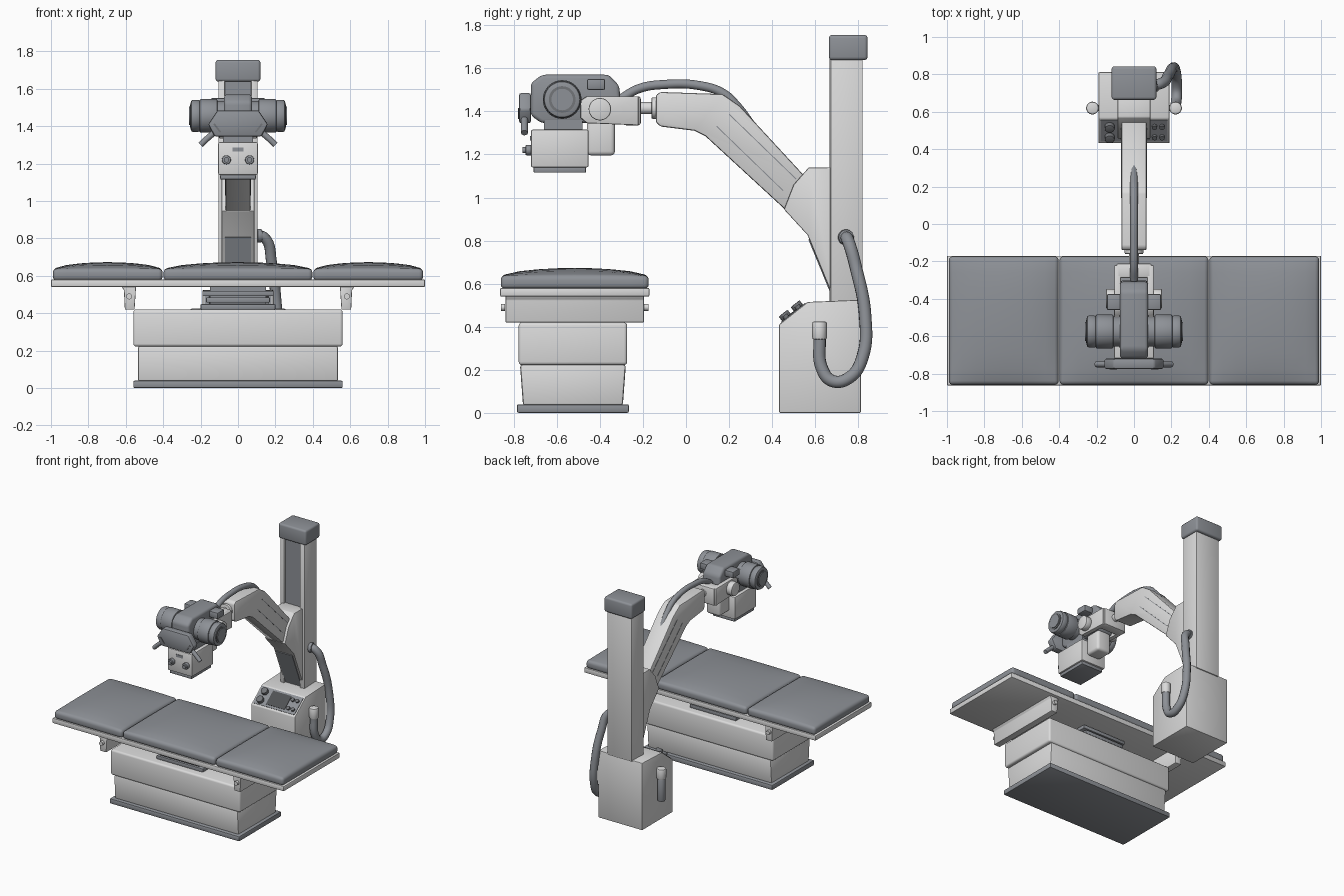
import bpy, bmesh, math
from mathutils import Vector


def material(name, rgb):
    m = bpy.data.materials.new(name)
    m.diffuse_color = (*rgb, 1)
    return m


LIGHT = material("light grey paint", (0.71, 0.71, 0.71))
GREY = material("slate grey", (0.27, 0.285, 0.31))
DARK = material("dark grey", (0.17, 0.177, 0.19))
BLACK = material("charcoal", (0.08, 0.085, 0.09))


def finish(name, bm, mat, bevel=0.0, seg=2, limit=30):
    bmesh.ops.recalc_face_normals(bm, faces=bm.faces)
    if bevel:
        edges = [e for e in bm.edges if e.is_manifold and e.calc_face_angle() > math.radians(limit)]
        bmesh.ops.bevel(bm, geom=edges, offset=bevel, segments=seg, profile=0.5,
                        affect='EDGES', clamp_overlap=True)
    me = bpy.data.meshes.new(name)
    bm.to_mesh(me)
    bm.free()
    me.materials.append(mat)
    me.polygons.foreach_set("use_smooth", [True] * len(me.polygons))
    me.set_sharp_from_angle(angle=math.radians(32))
    ob = bpy.data.objects.new(name, me)
    bpy.context.collection.objects.link(ob)
    return ob


def prism(name, pts, a, b, mat, axis="x", bevel=0.0, seg=2):
    """Extrude a 2D outline along an axis: x uses (y,z), y uses (x,z), z uses (x,y)."""
    i = "xyz".index(axis)
    bm = bmesh.new()
    vs = []
    for p in pts:
        c = list(p)
        c.insert(i, a)
        vs.append(bm.verts.new(c))
    f = bm.faces.new(vs)
    d = Vector((0, 0, 0))
    d[i] = b - a
    r = bmesh.ops.extrude_face_region(bm, geom=[f], use_keep_orig=True)
    bmesh.ops.translate(bm, vec=d, verts=[v for v in r["geom"] if isinstance(v, bmesh.types.BMVert)])
    return finish(name, bm, mat, bevel, seg)


def box(name, x0, x1, y0, y1, z0, z1, mat, bevel=0.0, seg=2):
    return prism(name, [(x0, y0), (x1, y0), (x1, y1), (x0, y1)], z0, z1, mat, "z", bevel, seg)


def cyl(name, p, q, r, mat, bevel=0.0, n=32):
    p, q = Vector(p), Vector(q)
    bm = bmesh.new()
    bmesh.ops.create_cone(bm, cap_ends=True, segments=n, radius1=r, radius2=r, depth=(q - p).length)
    bm.transform((q - p).to_track_quat('Z', 'Y').to_matrix().to_4x4())
    bmesh.ops.translate(bm, vec=(p + q) / 2, verts=bm.verts)
    return finish(name, bm, mat, bevel)


def hose(name, pts, r, mat):
    cu = bpy.data.curves.new(name, 'CURVE')
    cu.dimensions = '3D'
    cu.bevel_depth, cu.bevel_resolution, cu.resolution_u = r, 4, 8
    cu.use_fill_caps = True
    sp = cu.splines.new('BEZIER')
    sp.bezier_points.add(len(pts) - 1)
    for bp, p in zip(sp.bezier_points, pts):
        bp.co = p
        bp.handle_left_type = bp.handle_right_type = 'AUTO'
    cu.materials.append(mat)
    bpy.context.collection.objects.link(bpy.data.objects.new(name, cu))


def cushion(name, x0, x1, y0, y1):
    bm = bmesh.new()
    bmesh.ops.create_cube(bm, size=2)
    bmesh.ops.subdivide_edges(bm, edges=[e for e in bm.edges if abs(e.verts[0].co.z - e.verts[1].co.z) < 0.1],
                              cuts=7, use_grid_fill=True)
    for v in bm.verts:
        u, w, t = v.co
        z = 0.575 if t < 0 else 0.638 + 0.035 * (1 - u * u) ** 0.7 * (1 - w * w) ** 0.7
        v.co = ((x0 + x1) / 2 + u * (x1 - x0) / 2, (y0 + y1) / 2 + w * (y1 - y0) / 2, z)
    finish(name, bm, GREY, 0.022, 4, 45)


# --- Table: foot, pedestal, cover, lift plates, top and cushions ---
box("table_foot", -0.56, 0.56, -0.785, -0.265, 0, 0.04, GREY, 0.008)
lower = box("pedestal_lower", -0.535, 0.535, -0.77, -0.28, 0.035, 0.225, LIGHT, 0.012)
for v in lower.data.vertices:
    if v.co.z < 0.1:
        v.co.y = -0.525 + (v.co.y + 0.525) * 0.95
box("pedestal_cover", -0.56, 0.56, -0.777, -0.273, 0.222, 0.42, LIGHT, 0.015, 3)
for i, w in enumerate((0.2, 0.17, 0.19)):
    box(f"lift_plate_{i}", -w, w, -0.72, -0.33, 0.42 + i * 0.036, 0.448 + i * 0.036, GREY, 0.004)
box("lift_core", -0.15, 0.15, -0.69, -0.36, 0.42, 0.545, GREY)
box("table_top", -1, 1, -0.863, -0.17, 0.54, 0.58, LIGHT, 0.006)
for s in (-1, 1):
    prism("table_cross_beam", [(s * 0.553, 0.42), (s * 0.605, 0.42), (s * 0.61, 0.525),
                               (s * 0.625, 0.545), (s * 0.545, 0.545)],
          -0.838, -0.195, LIGHT, "y", 0.004)
    for y, d in ((-0.84, -0.02), (-0.195, 0.02)):
        cyl("beam_knob", (s * 0.582, y, 0.49), (s * 0.582, y + d, 0.49), 0.016, LIGHT)
cushion("cushion_left", -0.99, -0.403, -0.86, -0.173)
cushion("cushion_middle", -0.398, 0.398, -0.86, -0.173)
cushion("cushion_right", 0.403, 0.99, -0.86, -0.173)

# --- Column: base cabinet, channel post, cap ---
prism("cabinet", [(0.432, 0), (0.432, 0.41), (0.565, 0.515), (0.812, 0.525), (0.812, 0)],
      -0.19, 0.19, LIGHT, "x", 0.006)
prism("column_post", [(-0.105, 0.672), (-0.07, 0.665), (-0.07, 0.70), (0.07, 0.70), (0.07, 0.665),
                      (0.105, 0.672), (0.105, 0.82), (-0.105, 0.82)], 0.515, 1.645, LIGHT, "z", 0.004)
box("column_track", -0.069, 0.069, 0.684, 0.702, 0.52, 1.645, GREY)
box("column_cap", -0.12, 0.12, 0.664, 0.843, 1.638, 1.755, GREY, 0.015, 3)

# --- Control panel on the sloping cabinet front ---
P, T = Vector((0, 0.432, 0.41)), Vector((0, 0.133, 0.105))
N = Vector((0, -0.62, 0.785))


def on_panel(t, h):
    q = P + T * t + N * h
    return (q.y, q.z)


def panel_plate(name, x0, x1, t0, t1, h, mat):
    prism(name, [on_panel(t0, -0.003), on_panel(t1, -0.003), on_panel(t1, h), on_panel(t0, h)], x0, x1, mat)


panel_plate("control_plate", -0.178, 0.178, 0.08, 0.93, 0.004, GREY)
panel_plate("control_screen", -0.075, 0.085, 0.18, 0.85, 0.007, BLACK)
for t in (0.28, 0.7):
    cyl("panel_dial", (-0.13, *on_panel(t, 0)), (-0.13, *on_panel(t, 0.03)), 0.026, DARK, 0.004)
    for x in (0.11, 0.15):
        cyl("panel_button", (x, *on_panel(t, 0)), (x, *on_panel(t, 0.018)), 0.014, DARK, n=16)

# --- Side holders and the supply hose ---
for s in (-1, 1):
    cyl("holder_cap", (s * 0.222, 0.62, 0.34), (s * 0.222, 0.62, 0.425), 0.034, LIGHT, 0.01)
    box("holder_bracket", s * 0.2 - 0.02, s * 0.2 + 0.02, 0.605, 0.635, 0.36, 0.40, LIGHT)
cyl("hand_switch", (-0.222, 0.62, 0.17), (-0.222, 0.62, 0.345), 0.028, GREY, 0.006)
hose("supply_hose", [(0.09, 0.74, 0.815), (0.14, 0.75, 0.805), (0.18, 0.79, 0.67), (0.205, 0.832, 0.45),
                     (0.22, 0.82, 0.26), (0.228, 0.76, 0.165), (0.228, 0.68, 0.148),
                     (0.222, 0.63, 0.21), (0.222, 0.62, 0.35)], 0.029, GREY)
cyl("hose_socket", (0.10, 0.74, 0.815), (0.125, 0.745, 0.815), 0.036, GREY, 0.004)

# --- Carriage and cranked arm ---
prism("carriage", [(0.69, 1.14), (0.57, 1.14), (0.50, 1.06), (0.455, 0.945), (0.565, 0.825), (0.69, 0.52)],
      -0.088, 0.088, LIGHT, "x", 0.006)
prism("carriage_lower_panel", [(0.568, 0.805), (0.685, 0.52), (0.69, 0.522), (0.575, 0.808)], -0.07, 0.07, GREY)
prism("arm", [(-0.14, 1.475), (-0.12, 1.49), (0.17, 1.48), (0.25, 1.425), (0.55, 1.10), (0.47, 0.935),
              (0.09, 1.285), (0.04, 1.31), (-0.12, 1.33), (-0.14, 1.35)], -0.068, 0.068, LIGHT, "x", 0.009)
for s in (-1, 1):
    for o in (0.0, 0.06):
        prism("arm_groove", [(0.14 + o, 1.33 + o * .9), (0.45 + o, 1.03 + o * .9), (0.453 + o, 1.033 + o * .9),
                             (0.143 + o, 1.333 + o * .9)], s * 0.064, s * 0.0695, GREY)
cyl("arm_end_collar", (0, -0.16, 1.415), (0, -0.13, 1.415), 0.05, LIGHT, 0.005)
cyl("arm_pivot", (0, -0.23, 1.415), (0, -0.14, 1.415), 0.028, LIGHT)
hose("arm_hose", [(0, -0.30, 1.46), (0, -0.22, 1.505), (0, -0.10, 1.525), (0, 0.06, 1.52),
                  (0, 0.17, 1.485), (0, 0.24, 1.42), (0, 0.30, 1.34)], 0.021, GREY)

# --- Yoke carrying the head ---
box("yoke_back", -0.095, 0.095, -0.29, -0.21, 1.335, 1.47, LIGHT, 0.012)
for s in (-1, 1):
    prism("yoke_side", [(-0.49, 1.37), (-0.46, 1.345), (-0.22, 1.335), (-0.22, 1.47), (-0.46, 1.47), (-0.49, 1.45)],
          s * 0.07, s * 0.105, LIGHT, "x", 0.006)
    cyl("yoke_hub", (s * 0.10, -0.40, 1.41), (s * 0.15, -0.40, 1.41), 0.052, LIGHT, 0.006)
    box("head_lug", s * 0.105 - 0.04, s * 0.105 + 0.04, -0.46, -0.375, 1.50, 1.55, GREY, 0.008)

# --- Tube head ---
prism("head_body", [(-0.72, 1.38), (-0.72, 1.53), (-0.67, 1.57), (-0.36, 1.57), (-0.31, 1.52), (-0.30, 1.40),
                    (-0.34, 1.345), (-0.67, 1.345)], -0.075, 0.075, GREY, "x", 0.018, 3)
for s in (-1, 1):
    c = (-0.575, 1.455)
    cyl("tube_collar", (s * 0.06, *c), (s * 0.12, *c), 0.08, GREY)
    cyl("tube_housing", (s * 0.11, *c), (s * 0.205, *c), 0.09, GREY, 0.006, n=40)
    cyl("tube_end", (s * 0.20, *c), (s * 0.253, *c), 0.086, GREY, 0.014, n=40)
    cyl("tube_end_ring", (s * 0.25, *c), (s * 0.257, *c), 0.062, DARK)
    cyl("tube_end_disc", (s * 0.25, *c), (s * 0.262, *c), 0.05, GREY)

# --- Front control plate with grips ---
prism("front_plate", [(-0.16, 1.41), (-0.11, 1.485), (0.11, 1.485), (0.16, 1.41), (0.125, 1.345), (-0.125, 1.345)],
      -0.775, -0.72, GREY, "y", 0.01)
for s in (-1, 1):
    hose("grip", [(s * 0.115, -0.75, 1.375), (s * 0.16, -0.75, 1.338), (s * 0.20, -0.75, 1.30)], 0.016, GREY)
    prism("front_slot", [(s * 0.09, 1.37), (s * 0.098, 1.365), (s * 0.132, 1.41), (s * 0.124, 1.415)],
          -0.779, -0.77, DARK, "y")

# --- Collimator and counter housing under the head ---
box("collimator_neck", -0.08, 0.08, -0.66, -0.48, 1.30, 1.36, GREY)
box("collimator", -0.106, 0.106, -0.72, -0.452, 1.14, 1.315, LIGHT, 0.008)
box("collimator_plate", -0.095, 0.095, -0.708, -0.464, 1.115, 1.142, GREY, 0.005)
box("collimator_label", -0.03, 0.03, -0.724, -0.715, 1.265, 1.285, GREY)
for s in (-1, 1):
    cyl("collimator_knob", (s * 0.062, -0.745, 1.22), (s * 0.062, -0.715, 1.22), 0.024, GREY, 0.004, n=24)
    cyl("knob_tip", (s * 0.062, -0.758, 1.22), (s * 0.062, -0.744, 1.22), 0.014, GREY, n=24)
box("rear_housing", -0.06, 0.06, -0.46, -0.33, 1.195, 1.36, LIGHT, 0.02, 3)
